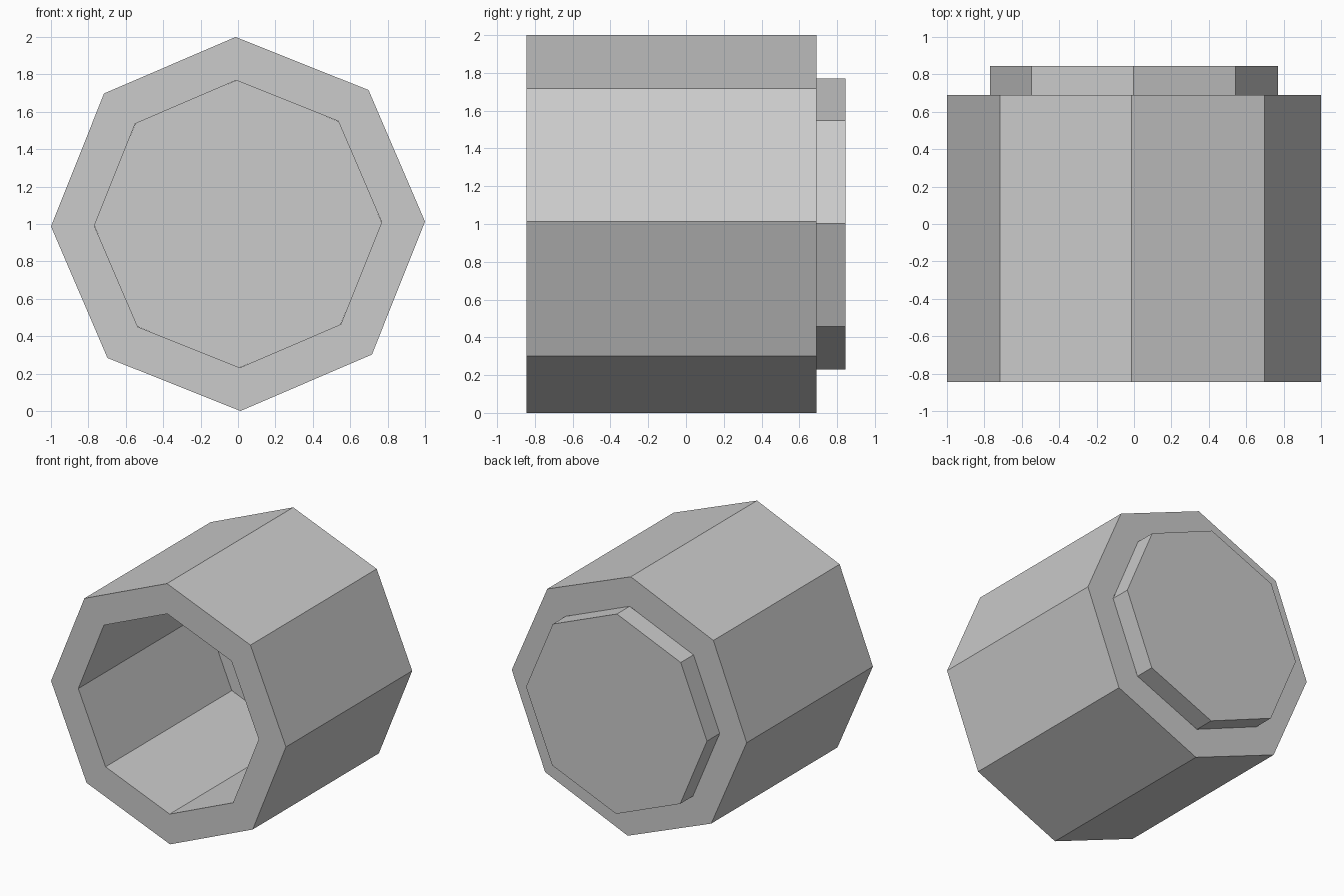
import bpy, bmesh, math

cube = bpy.data.objects.get("Cube")
if cube:
    bpy.data.objects.remove(cube, do_unlink=True)

SIDES = 8
CENTRE_Z = 1.0
FRONT, SHOULDER, BACK = -0.845, 0.69, 0.845

grey = bpy.data.materials.new("light_grey")
grey.use_nodes = True
colour = (0.6, 0.6, 0.6, 1.0)
grey.diffuse_color = colour
grey.node_tree.nodes["Principled BSDF"].inputs["Base Color"].default_value = colour


def ring(bm, radius, y, turn):
    """Octagon of vertices around the y axis, with a corner near the top."""
    verts = []
    for i in range(SIDES):
        a = math.radians(90 + turn) + math.tau * i / SIDES
        verts.append(bm.verts.new((radius * math.cos(a), y, CENTRE_Z + radius * math.sin(a))))
    return verts


def bridge(bm, a, b):
    for i in range(SIDES):
        j = (i + 1) % SIDES
        bm.faces.new((a[i], a[j], b[j], b[i]))


def finish(bm, name):
    bmesh.ops.recalc_face_normals(bm, faces=bm.faces)
    mesh = bpy.data.meshes.new(name)
    bm.to_mesh(mesh)
    bm.free()
    mesh.materials.append(grey)
    obj = bpy.data.objects.new(name, mesh)
    bpy.context.collection.objects.link(obj)


# Thick octagonal tube, open at the front
bm = bmesh.new()
rings = [ring(bm, r, y, 0.75) for r, y in
         ((1.0, FRONT), (1.0, SHOULDER), (0.768, SHOULDER), (0.768, FRONT))]
for k in range(4):
    bridge(bm, rings[k], rings[(k + 1) % 4])
finish(bm, "tube_body")

# Solid cap closing the back of the bore
bm = bmesh.new()
inner = ring(bm, 0.77, SHOULDER, 0.25)
outer = ring(bm, 0.77, BACK, 0.25)
bridge(bm, inner, outer)
bm.faces.new(inner)
bm.faces.new(outer)
finish(bm, "back_cap")
